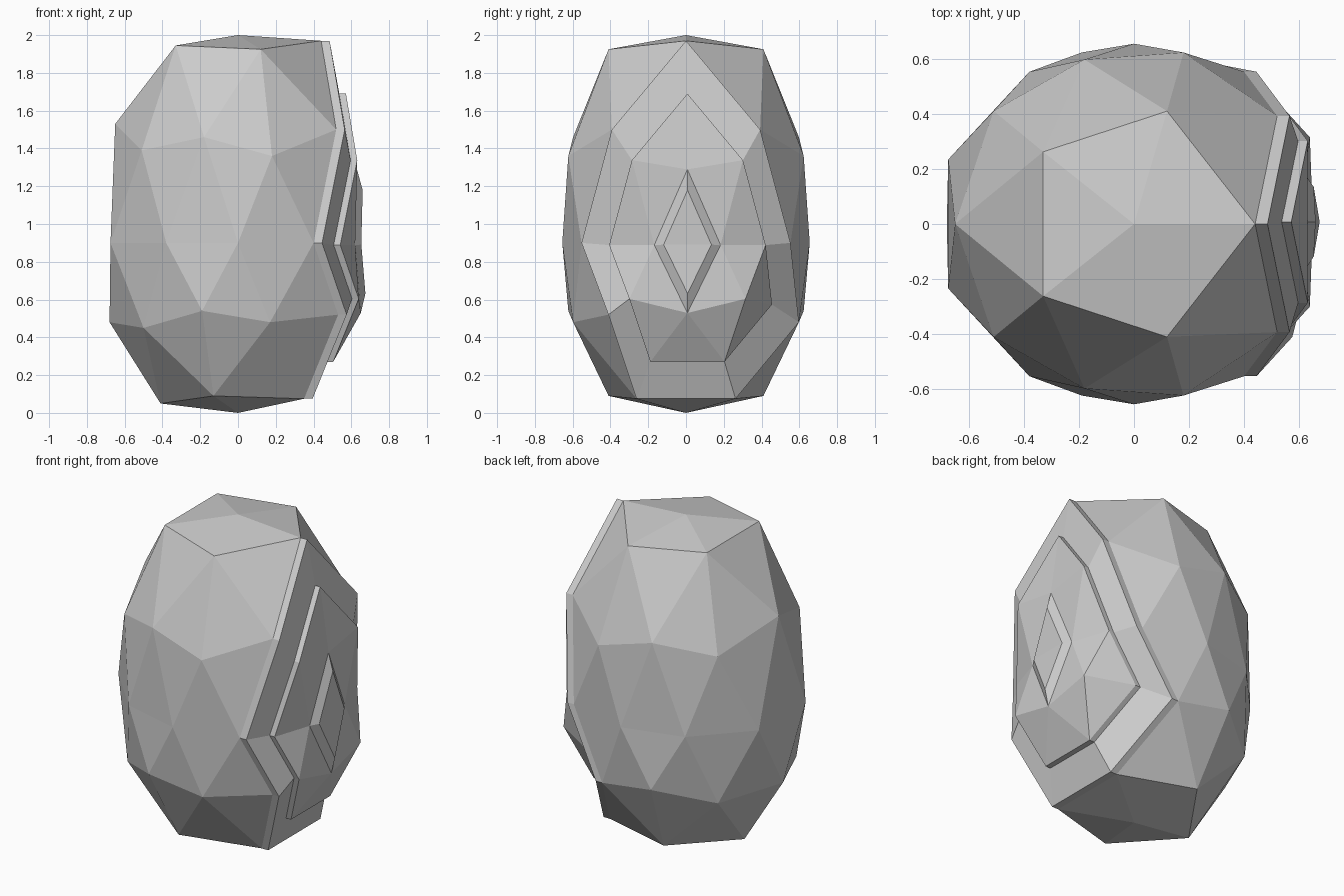
import bpy, bmesh
from mathutils import Vector

if "Cube" in bpy.data.objects:
    bpy.data.objects.remove(bpy.data.objects["Cube"])

# Rings of the egg, keyed by height on a unit icosphere:
# (side width factor, [(x, z) from back to face side])
RINGS = {
    -1.0: (.86, [(0, 0)]),
    -.851: (.895, [(-.41, .05), (-.13, .09), (.35, .075)]),
    -.526: (.86, [(-.50, .45), (.17, .48), (.545, .42)]),
    -.447: (.86, [(-.68, .48), (-.19, .54), (.53, .52)]),
    0.0: (.805, [(-.675, .9), (-.38, .9), (0, .9), (.40, .9), (.505, .9)]),
    .447: (.86, [(-.51, 1.39), (.18, 1.36), (.518, 1.435)]),
    .526: (.86, [(-.65, 1.53), (-.18, 1.46), (.52, 1.5)]),
    .851: (.895, [(-.33, 1.945), (.12, 1.925), (.44, 1.97)]),
    1.0: (.86, [(0, 2)]),
}


def raise_faces(bm, faces, move=0.0, scale=1.0, centre=(0, 0, 0)):
    """Extrude a patch, scale it about a centre, slide it along x."""
    out = bmesh.ops.extrude_face_region(bm, geom=faces)["geom"]
    old = [f for f in faces if f.is_valid]
    if old:
        bmesh.ops.delete(bm, geom=old, context="FACES")
    c = Vector(centre)
    for v in out:
        if isinstance(v, bmesh.types.BMVert):
            v.co = c + (v.co - c) * scale + Vector((move, 0, 0))
    return [f for f in out if isinstance(f, bmesh.types.BMFace)]


bm = bmesh.new()
bmesh.ops.create_icosphere(bm, subdivisions=2, radius=1)


# Patch on the +x side, chosen on the plain sphere
def in_patch(p):
    return p.x > .42 or (p.x > .2 and p.y > .7 and p.z < -.5)


patch = [f for f in bm.faces if all(in_patch(v.co) for v in f.verts)]

# Sort the vertices into rings, then shape the egg ring by ring
rings = {level: [] for level in RINGS}
for v in bm.verts:
    rings[min(RINGS, key=lambda h: abs(h - v.co.z))].append(v)
for level, (width, points) in RINGS.items():
    steps = sorted({round(v.co.x * 5) for v in rings[level]})
    for v in rings[level]:
        x, z = points[steps.index(round(v.co.x * 5))]
        v.co = (x, v.co.y * (width - .15 * abs(v.co.y)), z)

# Outer raised panel, then a smaller raised panel on it
patch = raise_faces(bm, patch, move=.045)
patch = raise_faces(bm, patch, scale=.749, centre=(.69, .03, .854))
patch = raise_faces(bm, patch, move=.035)

# Small raised diamond in the middle
diamond = [f for f in patch
           if f.calc_center_median().z > .6
           and all(abs(v.co.y) < .195 for v in f.verts)]
raise_faces(bm, diamond, move=.03, scale=.72, centre=(.63, .01, .897))

bmesh.ops.recalc_face_normals(bm, faces=bm.faces[:])
mesh = bpy.data.meshes.new("egg_body")
bm.to_mesh(mesh)
bm.free()
bpy.context.collection.objects.link(bpy.data.objects.new("egg_body", mesh))
